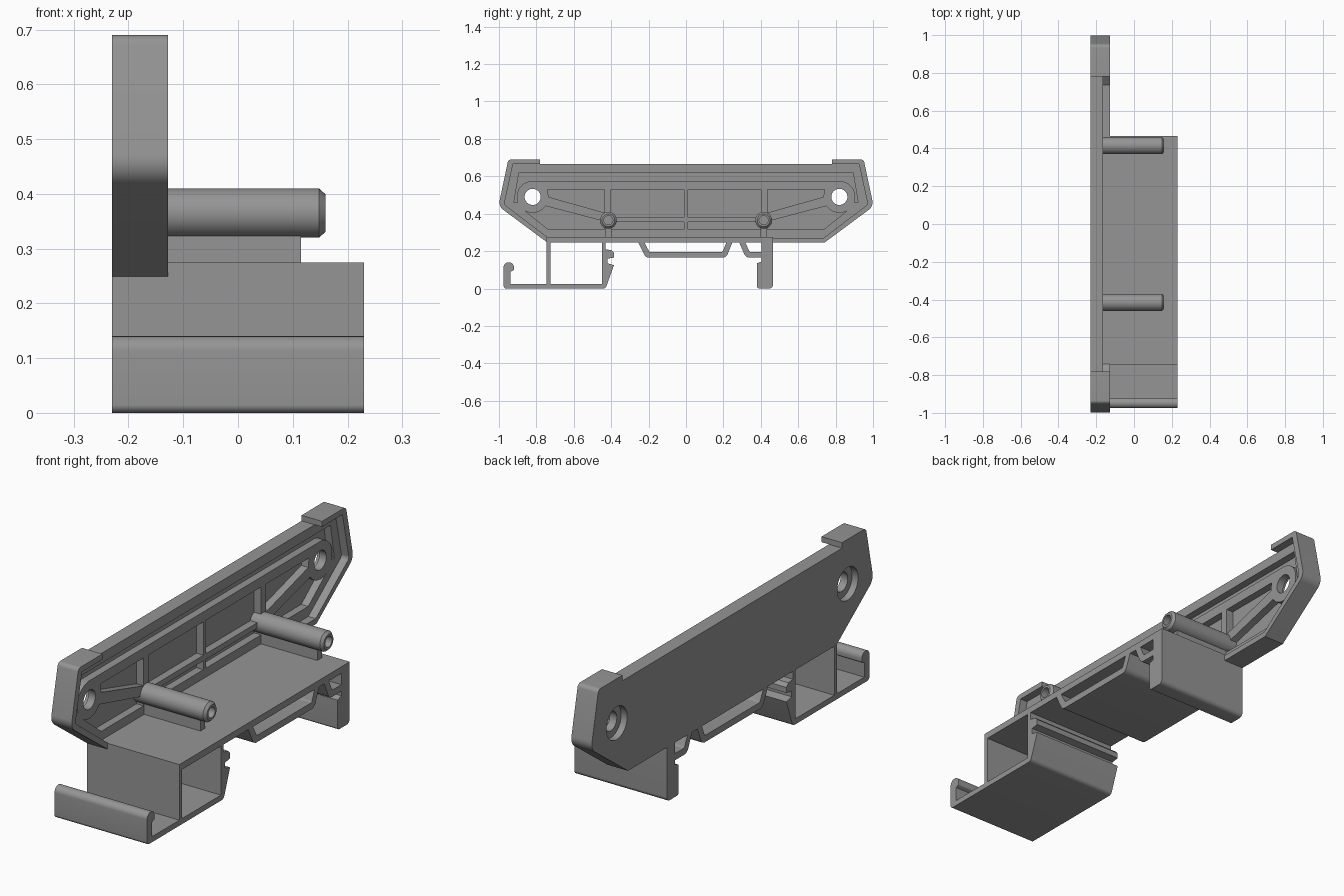
import bpy, bmesh, math
from mathutils import Matrix, Vector

if "Cube" in bpy.data.objects:
    bpy.data.objects.remove(bpy.data.objects["Cube"])

grey = bpy.data.materials.new("grey plastic")
grey.diffuse_color = (0.3, 0.3, 0.3, 1)
grey.use_nodes = True
grey.node_tree.nodes["Principled BSDF"].inputs["Base Color"].default_value = grey.diffuse_color

# profile plane (y, z) with thickness along x
SIDE = Matrix(((0, 0, 1, 0), (1, 0, 0, 0), (0, 1, 0, 0), (0, 0, 0, 1)))


def rounded(points):
    """Points are (y, z) or (y, z, corner radius)."""
    out = []
    n = len(points)
    for i, p in enumerate(points):
        c = Vector(p[:2])
        if len(p) == 2:
            out.append(c)
            continue
        a = (Vector(points[i - 1][:2]) - c).normalized()
        b = (Vector(points[(i + 1) % n][:2]) - c).normalized()
        half = a.angle(b) / 2
        r = p[2]
        t = r / math.tan(half)
        centre = c + (a + b).normalized() * (r / math.sin(half))
        s, e = c + a * t - centre, c + b * t - centre
        for k in range(7):
            d = s.lerp(e, k / 6)
            out.append(centre + d.normalized() * r)
    return out


def arc(cy, cz, r, a0, a1, n=16):
    angles = [math.radians(a0 + (a1 - a0) * k / n) for k in range(n + 1)]
    return [(cy + r * math.cos(a), cz + r * math.sin(a)) for a in angles]


def circle(cy, cz, r, n=32):
    return arc(cy, cz, r, 0, 360, n)[:-1]


def flip(points):
    return [(-p[0],) + tuple(p[1:]) for p in reversed(points)]


def finish(name, bm):
    bmesh.ops.remove_doubles(bm, verts=bm.verts, dist=0.0002)
    bmesh.ops.recalc_face_normals(bm, faces=bm.faces)
    mesh = bpy.data.meshes.new(name)
    bm.to_mesh(mesh)
    bm.free()
    mesh.materials.clear()
    mesh.materials.append(grey)
    ob = bpy.data.objects.new(name, mesh)
    bpy.context.collection.objects.link(ob)
    bpy.ops.object.select_all(action='DESELECT')
    ob.select_set(True)
    bpy.context.view_layer.objects.active = ob
    bpy.ops.object.shade_smooth_by_angle(angle=math.radians(32))
    return ob


def extrude(name, loops, x0, x1):
    """Filled profile with holes, extruded from x0 to x1."""
    cu = bpy.data.curves.new(name + "_profile", 'CURVE')
    cu.dimensions = '2D'
    cu.fill_mode = 'BOTH'
    cu.extrude = (x1 - x0) / 2
    for loop in loops:
        pts = rounded(loop)
        sp = cu.splines.new('POLY')
        sp.points.add(len(pts) - 1)
        for q, p in zip(sp.points, pts):
            q.co = (p[0], p[1], 0, 1)
        sp.use_cyclic_u = True
    tmp = bpy.data.objects.new(name + "_profile", cu)
    bpy.context.collection.objects.link(tmp)
    dg = bpy.context.evaluated_depsgraph_get()
    mesh = bpy.data.meshes.new_from_object(tmp.evaluated_get(dg))
    bm = bmesh.new()
    bm.from_mesh(mesh)
    bpy.data.objects.remove(tmp)
    bpy.data.meshes.remove(mesh)
    bm.transform(Matrix.Translation(((x0 + x1) / 2, 0, 0)) @ SIDE)
    return finish(name, bm)


BACK, FLOOR, FACE, RIM, FRONT = -0.23, -0.2, -0.165, -0.128, 0.23
HY, HZ = 0.82, 0.49      # screw holes
PY, PZ = 0.415, 0.365    # pins

# side plate outline with raised corner caps
half = [(0.74, 0.245), (1.003, 0.44, 0.05), (0.95, 0.69, 0.02), (0.78, 0.69), (0.78, 0.665)]
outline = half + flip(half)

# back panel with countersunk screw holes
extrude("back_panel", [outline] + [circle(s * HY, HZ, 0.074) for s in (-1, 1)], BACK, FLOOR)

# ribbed layer: everything left between the pockets
groove = [(0.893, 0.62), (0.92, 0.46)] + arc(HY, HZ, 0.085, -20, 90)
pockets = [groove + flip(groove)]
right_pockets = [
    [(0.74, 0.53), (0.735, 0.49), (0.435, 0.405), (0.435, 0.53)],
    arc(HY, HZ, 0.085, 300, 215) + [(0.46, 0.365), (0.435, 0.345), (0.435, 0.315), (0.735, 0.315)],
    [(0.4, 0.53), (0.01, 0.53), (0.01, 0.38), (0.4, 0.38)],
    [(0.4, 0.355), (0.01, 0.355), (0.01, 0.315), (0.4, 0.315)],
    circle(HY, HZ, 0.043),
]
for p in right_pockets:
    pockets += [p, flip(p)]
extrude("ribbed_panel", [outline] + pockets, FLOOR, FACE)

# raised rim around the ends and bottom
inner = [(0.78, 0.665), (0.925, 0.665), (0.972, 0.45, 0.02), (0.735, 0.27)]
extrude("raised_rim", [half[:4] + inner + flip(inner) + flip(half[:4])], FACE, RIM)

# rail clip tray: deck, box foot, hooks, spring loops and end leg
tray = [
    (-0.745, 0.275), (0.465, 0.275), (0.465, 0, 0.02), (0.38, 0, 0.012), (0.38, 0.135),
    (0.405, 0.145), (0.405, 0.165), (0.32, 0.165, 0.03), (0.285, 0.245),
    (0.247, 0.245), (0.215, 0.165, 0.03), (-0.215, 0.165, 0.03), (-0.255, 0.245),
    (-0.43, 0.245), (-0.43, 0.21), (-0.40, 0.205), (-0.385, 0.19), (-0.385, 0.165),
    (-0.42, 0.16), (-0.42, 0.135), (-0.385, 0.125), (-0.43, 0, 0.02),
    (-0.975, 0, 0.015), (-0.975, 0.14, 0.026), (-0.92, 0.14, 0.026), (-0.92, 0.098, 0.008),
    (-0.938, 0.09), (-0.938, 0.025), (-0.745, 0.025),
]
openings = [
    [(-0.725, 0.025), (-0.45, 0.025), (-0.45, 0.245), (-0.725, 0.245)],
    [(-0.222, 0.245), (-0.195, 0.195, 0.01), (0.195, 0.195, 0.01), (0.215, 0.245)],
    [(0.318, 0.245), (0.34, 0.195, 0.01), (0.405, 0.195), (0.405, 0.245)],
]
extrude("rail_clip_tray", [tray] + openings, BACK, FRONT)

# hollow pins standing on thin ribs
pin_profile = [(FLOOR, 0.045), (0.148, 0.045), (0.16, 0.034), (0.16, 0.024), (0.02, 0.024), (0.02, 0)]
for side, s in (("front", -1), ("rear", 1)):
    bm = bmesh.new()
    vs = [bm.verts.new((x, 0, r)) for x, r in pin_profile]
    es = [bm.edges.new(pair) for pair in zip(vs, vs[1:])]
    bmesh.ops.spin(bm, geom=vs + es, cent=(0, 0, 0), axis=(1, 0, 0),
                   angle=2 * math.pi, steps=32)
    bm.transform(Matrix.Translation((0, s * PY, PZ)))
    finish(side + "_pin", bm)
    y = s * PY
    extrude(side + "_pin_rib", [[(y - 0.016, 0.27), (y + 0.016, 0.27),
                                 (y + 0.016, 0.33), (y - 0.016, 0.33)]], FACE, 0.115)
